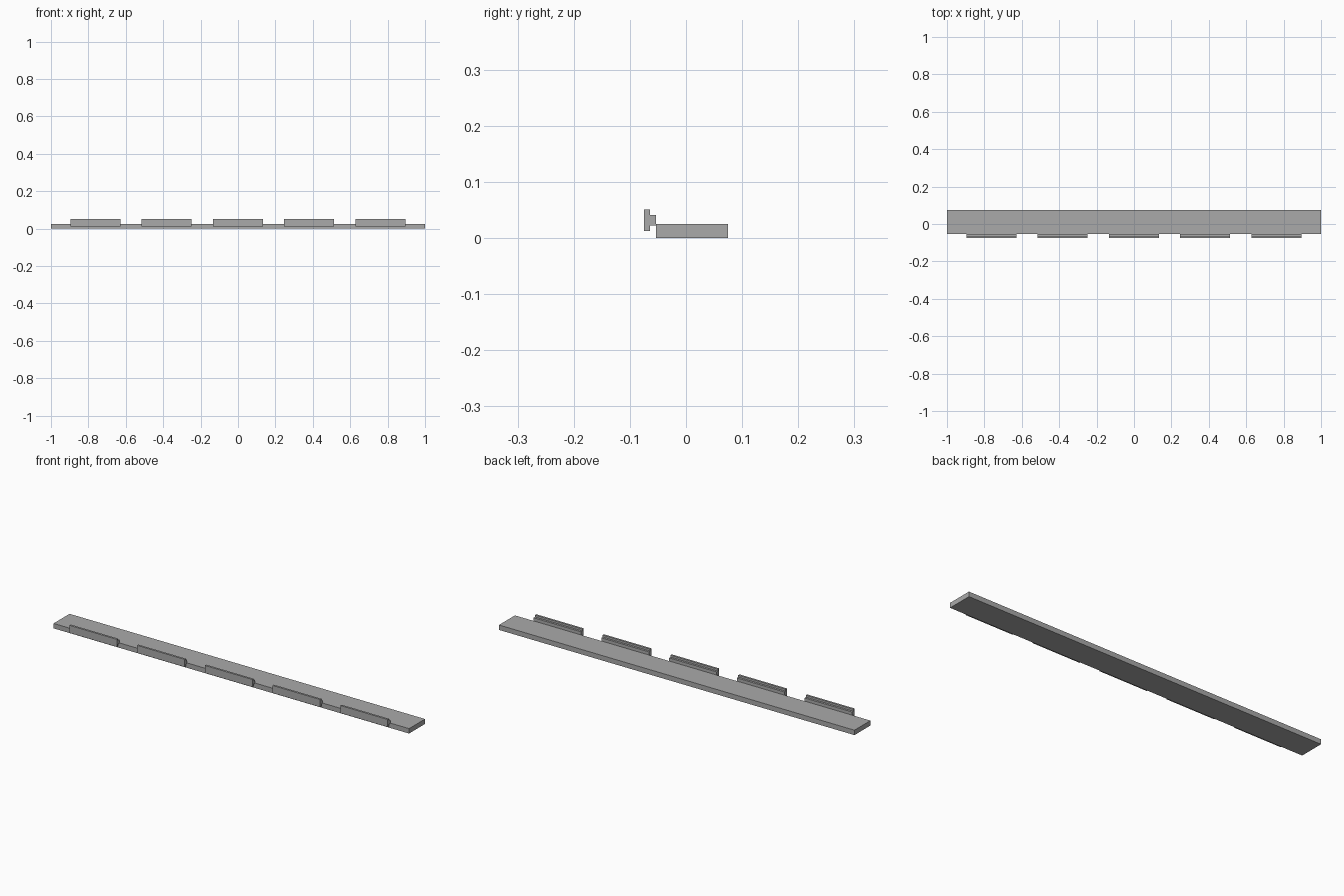
import bpy
import bmesh

cube = bpy.data.objects.get("Cube")
if cube:
    bpy.data.objects.remove(cube, do_unlink=True)

grey = bpy.data.materials.new("plain grey")
grey.use_nodes = True
colour = (0.4, 0.4, 0.4, 1)
grey.diffuse_color = colour
grey.node_tree.nodes["Principled BSDF"].inputs["Base Color"].default_value = colour


def extrude_profile(name, profile, x_centre, length):
    """Extrude a (y, z) outline along x."""
    bm = bmesh.new()
    x0 = x_centre - length / 2
    face = bm.faces.new([bm.verts.new((x0, y, z)) for y, z in profile])
    moved = bmesh.ops.extrude_face_region(bm, geom=[face])["geom"]
    verts = [v for v in moved if isinstance(v, bmesh.types.BMVert)]
    bmesh.ops.translate(bm, verts=verts, vec=(length, 0, 0))
    bmesh.ops.recalc_face_normals(bm, faces=bm.faces)
    mesh = bpy.data.meshes.new(name)
    bm.to_mesh(mesh)
    bm.free()
    mesh.materials.append(grey)
    obj = bpy.data.objects.new(name, mesh)
    bpy.context.collection.objects.link(obj)
    return obj


# Long flat board
back, joint, front = 0.0745, -0.0535, -0.0745
extrude_profile("board", [(joint, 0), (back, 0), (back, 0.025), (joint, 0.025)], 0, 2)

# T-shaped rails along the front edge
step = -0.064
tee = [(front, 0.0125), (step, 0.0125), (step, 0.0225), (joint, 0.0225),
       (joint, 0.041), (step, 0.041), (step, 0.051), (front, 0.051)]
for i in range(5):
    extrude_profile(f"tee_rail_{i + 1}", tee, (i - 2) * 0.381 - 0.001, 0.267)
